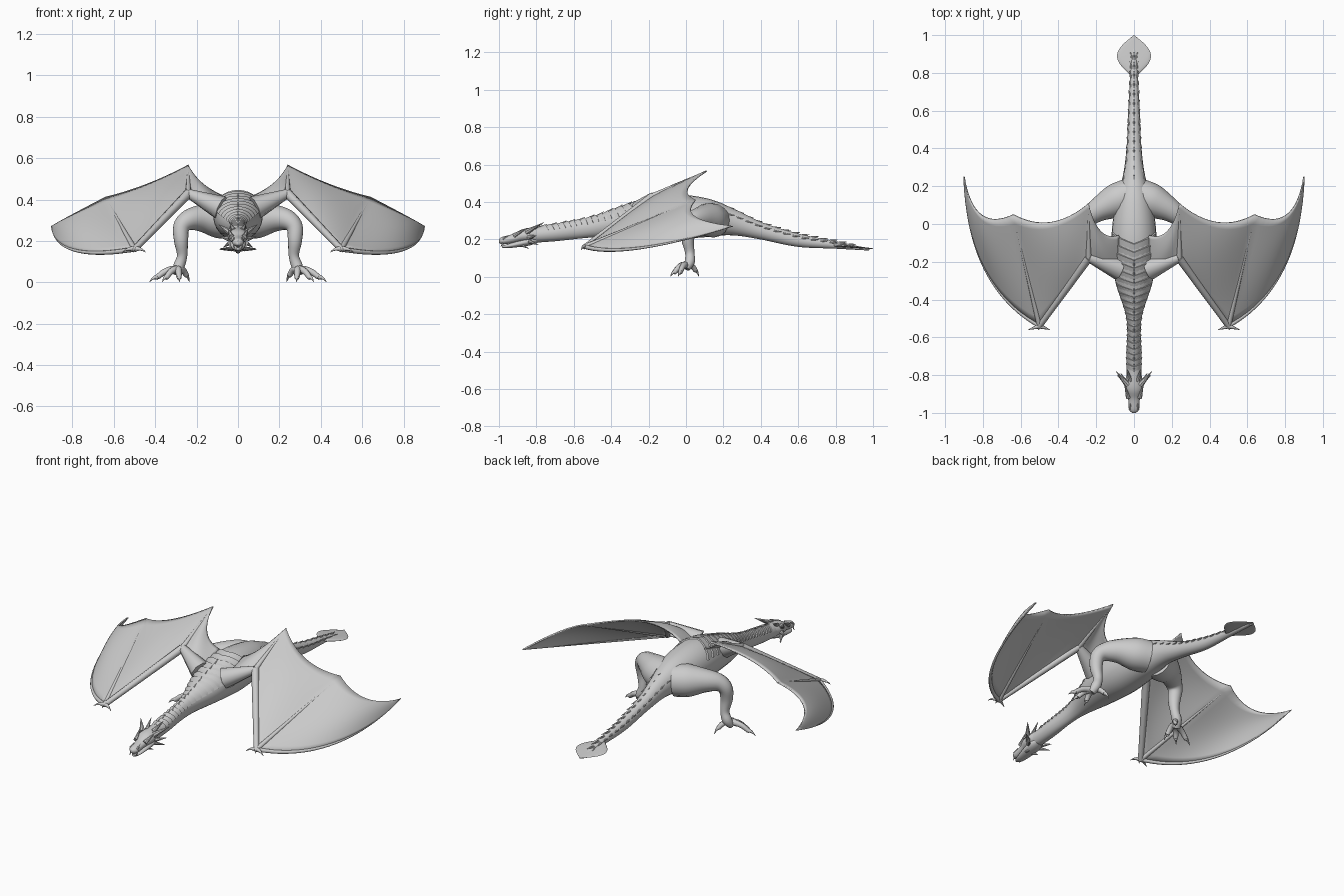
import bpy, bmesh, math
from mathutils import Vector

default_cube = bpy.data.objects.get("Cube")
if default_cube:
    bpy.data.objects.remove(default_cube)

GREY = (.6, .6, .6, 1)
skin = bpy.data.materials.new("grey_skin")
skin.use_nodes = True
skin.diffuse_color = GREY
skin.node_tree.nodes["Principled BSDF"].inputs["Base Color"].default_value = GREY


def finish(name, bm, angle=50):
    """Turn the bmesh into a smooth-shaded object."""
    bmesh.ops.recalc_face_normals(bm, faces=bm.faces)
    mesh = bpy.data.meshes.new(name)
    bm.to_mesh(mesh)
    bm.free()
    mesh.materials.append(skin)
    part = bpy.data.objects.new(name, mesh)
    bpy.context.collection.objects.link(part)
    bpy.ops.object.select_all(action='DESELECT')
    part.select_set(True)
    bpy.context.view_layer.objects.active = part
    bpy.ops.object.shade_smooth_by_angle(angle=math.radians(angle))
    return part


def spline(rows, steps=5):
    """Catmull-Rom resampling of tuples of any length."""
    result = []
    last = len(rows) - 1
    for i in range(last):
        before, start, end, after = (rows[max(0, min(last, i + k))] for k in (-1, 0, 1, 2))
        for j in range(steps):
            t = j / steps
            result.append(tuple(
                q + t / 2 * (r - p + t * (2 * p - 5 * q + 4 * r - s + t * (3 * (q - r) + s - p)))
                for p, q, r, s in zip(before, start, end, after)))
    return result + [tuple(rows[last])]


def add_tube(bm, rows, sides=12, up=(0, 0, 1)):
    """Sweep ellipses along rows of x, y, z, side radius, up radius."""
    points = [Vector(row[:3]) for row in rows]
    rings = []
    for i, row in enumerate(rows):
        along = points[min(i + 1, len(points) - 1)] - points[max(i - 1, 0)]
        across = along.cross(Vector(up)).normalized()
        upward = across.cross(along).normalized()
        ring = []
        for k in range(sides):
            turn = math.tau * k / sides
            offset = across * math.cos(turn) * max(row[3], .001) + upward * math.sin(turn) * max(row[4], .001)
            ring.append(bm.verts.new(points[i] + offset))
        rings.append(ring)
    for ring, following in zip(rings, rings[1:]):
        for k in range(sides):
            bm.faces.new((ring[k], ring[k - 1], following[k - 1], following[k]))
    bm.faces.new(rings[0])
    bm.faces.new(rings[-1])


def tube(name, rows, sides=20, up=(0, 0, 1)):
    bm = bmesh.new()
    add_tube(bm, rows, sides, up)
    return finish(name, bm)


def add_taper(bm, points, thick, thin=.001):
    """Round tube through the points, narrowing evenly."""
    last = len(points) - 1
    radii = [thick + (thin - thick) * i / last for i in range(last + 1)]
    add_tube(bm, spline([(*point, r, r) for point, r in zip(points, radii)]), 8)


def add_sheet(bm, grid):
    lines = [[bm.verts.new(point) for point in line] for line in grid]
    for line, following in zip(lines, lines[1:]):
        for k in range(len(line) - 1):
            bm.faces.new((line[k], line[k + 1], following[k + 1], following[k]))


def mirrored(point, side):
    return Vector((side * point[0], point[1], point[2]))


# Body, neck and tail: y, bottom, top, half width
SPINE = spline([(-.84, .18, .26, .04), (-.7, .19, .28, .04), (-.5, .21, .32, .04), (-.3, .21, .39, .1),
                (-.1, .2, .44, .12), (.1, .21, .42, .1), (.25, .22, .36, .06), (.4, .2, .29, .04),
                (.6, .16, .23, .03), (.8, .15, .19, .02), (.98, .14, .15, .01)], 8)
tube("body", [(0, y, (low + high) / 2, width, (high - low) / 2) for y, low, high, width in SPINE], 24)


def surface(y, angle, lift=0):
    """Point on the body at y, turned by angle from the top line."""
    _, low, high, width = min(SPINE, key=lambda row: abs(row[0] - y))
    for a, b in zip(SPINE, SPINE[1:]):
        if a[0] <= y <= b[0]:
            t = (y - a[0]) / (b[0] - a[0])
            _, low, high, width = (p + (q - p) * t for p, q in zip(a, b))
    height = (high - low) / 2
    return Vector((math.sin(angle) * (width + lift), y, low + height + math.cos(angle) * (height + lift)))


# Overlapping chevron plates on neck and back
bm = bmesh.new()
y = -.79
while y < -.15:
    width = surface(y, math.pi / 2).x
    length = .03 + width / 5
    grid = []
    for reach, lift in ((0, -.002), (.9, .007), (1, -.004)):
        spread = [(k - 6) / 6 for k in range(13)]
        grid.append([surface(y + reach * length + abs(a) * width / 2, a * 1.2, lift) for a in spread])
    add_sheet(bm, grid)
    y += length * .8
finish("back_plates", bm, 30)

# Small spines along the neck and both edges of the tail
bm = bmesh.new()
for i in range(34):
    y = -.78 + i / 20
    if -.2 < y < .2:
        continue
    for angle in (0,) if y < 0 else (-1, 0, 1):
        add_taper(bm, (surface(y, angle, -.005), surface(y + .04, angle, .009)), .008)
finish("spine_spikes", bm, 30)

# Leaf-shaped tail tip
leaf = []
for i in range(17):
    t = i / 16
    leaf.append((0, .79 + .21 * t, .17 - .02 * t, .02 * (1 - t) + .08 * math.sin(math.pi * t), .01 - .008 * t))
tube("tail_fin", leaf)

# Skull and lower jaw
tube("skull", spline([(0, -1, .19, .01, .01), (0, -.98, .193, .027, .02), (0, -.92, .205, .032, .024),
                      (0, -.87, .22, .048, .034), (0, -.82, .225, .044, .038), (0, -.76, .235, .03, .035)]))
tube("lower_jaw", spline([(0, -.985, .162, .01, .006), (0, -.95, .164, .026, .011),
                          (0, -.85, .187, .04, .022), (0, -.8, .2, .03, .02)]))

# Crest horns, cheek spikes, brows, nostrils and fangs
HEAD_SPIKES = (((.035, -.85, .24), (.095, -.78, .28), .017), ((.02, -.83, .25), (.04, -.76, .29), .013),
               ((.04, -.84, .21), (.09, -.8, .22), .014), ((.04, -.84, .19), (.07, -.79, .17), .011),
               ((.03, -.92, .22), (.05, -.85, .26), .013), ((.02, -.98, .2), (.02, -.95, .22), .009),
               ((.02, -.98, .18), (.02, -.99, .16), .005), ((.02, -.88, .17), (.03, -.84, .15), .009))
bm = bmesh.new()
for side in (1, -1):
    for base, tip, radius in HEAD_SPIKES:
        add_taper(bm, (mirrored(base, side), mirrored(tip, side)), radius)
finish("head_horns", bm, 35)

# Wing landmarks
SHOULDER = Vector((.08, -.29, .34))
ARMPIT = Vector((.08, -.06, .42))
ELBOW = Vector((.24, -.18, .43))
PEAK = Vector((.24, .11, .565))
HAND = Vector((.5, -.54, .16))
KNUCKLE = Vector((.64, .05, .41))
TIP = Vector((.9, .25, .27))
STRAIGHT = Vector()
OUTER_BOW = Vector((.09, -.09, -.06))


def bowed(start, end, bow, count=16):
    """Points from start to end, pushed out by bow in the middle."""
    steps = [i / count for i in range(count + 1)]
    return [start.lerp(end, t) + bow * 4 * t * (1 - t) for t in steps]


# Each membrane panel: leading edge and trailing edge
PANELS = ((bowed(SHOULDER, ELBOW, STRAIGHT), bowed(ARMPIT, PEAK, Vector((.02, -.06, -.01)))),
          (bowed(ELBOW, HAND, STRAIGHT), bowed(PEAK, KNUCKLE, Vector((0, -.07, -.015)))),
          (bowed(HAND, TIP, OUTER_BOW), bowed(KNUCKLE, TIP, Vector((.04, -.1, -.02)))))

# Leg joints with radius, and toe ends
LEG = [(.03, .15, .3, .09), (.1, .12, .305, .09), (.18, .08, .31, .066), (.24, .04, .3, .05), (.274, .02, .265, .04),
       (.275, .01, .2, .034), (.27, .02, .13, .025), (.285, .02, .08, .027), (.3, 0, .045, .02)]
ANKLE = Vector((.29, 0, .06))
TOES = ((.39, -.03, .025), (.345, -.06, .025), (.285, -.06, .025), (.25, .05, .035))

for side, label in ((1, "left"), (-1, "right")):
    # Wing membrane
    bm = bmesh.new()
    for leading, trailing in PANELS:
        grid = []
        for i, (front, back) in enumerate(zip(leading, trailing)):
            billow = Vector((0, 0, .02 * math.sin(math.pi * i / 16)))
            grid.append([mirrored(p, side) for p in bowed(front, back, billow, 12)])
        add_sheet(bm, grid)
    bmesh.ops.remove_doubles(bm, verts=bm.verts, dist=.0005)
    wing = finish(label + "_wing_membrane", bm)
    shell = wing.modifiers.new("thickness", 'SOLIDIFY')
    shell.thickness = .008
    shell.offset = 0

    # Arm, fingers and the claws of the wing hand
    bm = bmesh.new()
    bones = [((SHOULDER + ARMPIT * .3) / 1.3, .06, ELBOW, .022, STRAIGHT), (ELBOW, .022, HAND, .015, STRAIGHT),
             (ELBOW, .016, PEAK, .002, STRAIGHT), (HAND, .014, KNUCKLE, .003, STRAIGHT),
             (HAND, .012, TIP, .002, OUTER_BOW)]
    for reach in (-.055, .005, .06):
        bones.append((HAND, .014, HAND + Vector((reach, -.02, -.015)), .001, Vector((0, 0, .008))))
    for start, thick, end, thin, bow in bones:
        add_taper(bm, [mirrored(p, side) for p in bowed(start, end, bow, 8)], thick, thin)
    finish(label + "_wing_bones", bm)

    # Leg
    tube(label + "_leg", spline([(side * x, y, z, r, r) for x, y, z, r in LEG]), 16, (0, 1, 0))

    # Toes and claws
    bm = bmesh.new()
    for toe in TOES:
        end = Vector(toe)
        tip = end + (end - ANKLE) * .38
        tip.z = .001
        arch = Vector((0, 0, .014))
        add_taper(bm, [mirrored(p, side) for p in bowed(ANKLE, end, arch, 4)], .02, .013)
        add_taper(bm, [mirrored(p, side) for p in bowed(end, tip, arch / 2, 4)], .013)
    finish(label + "_foot", bm)
